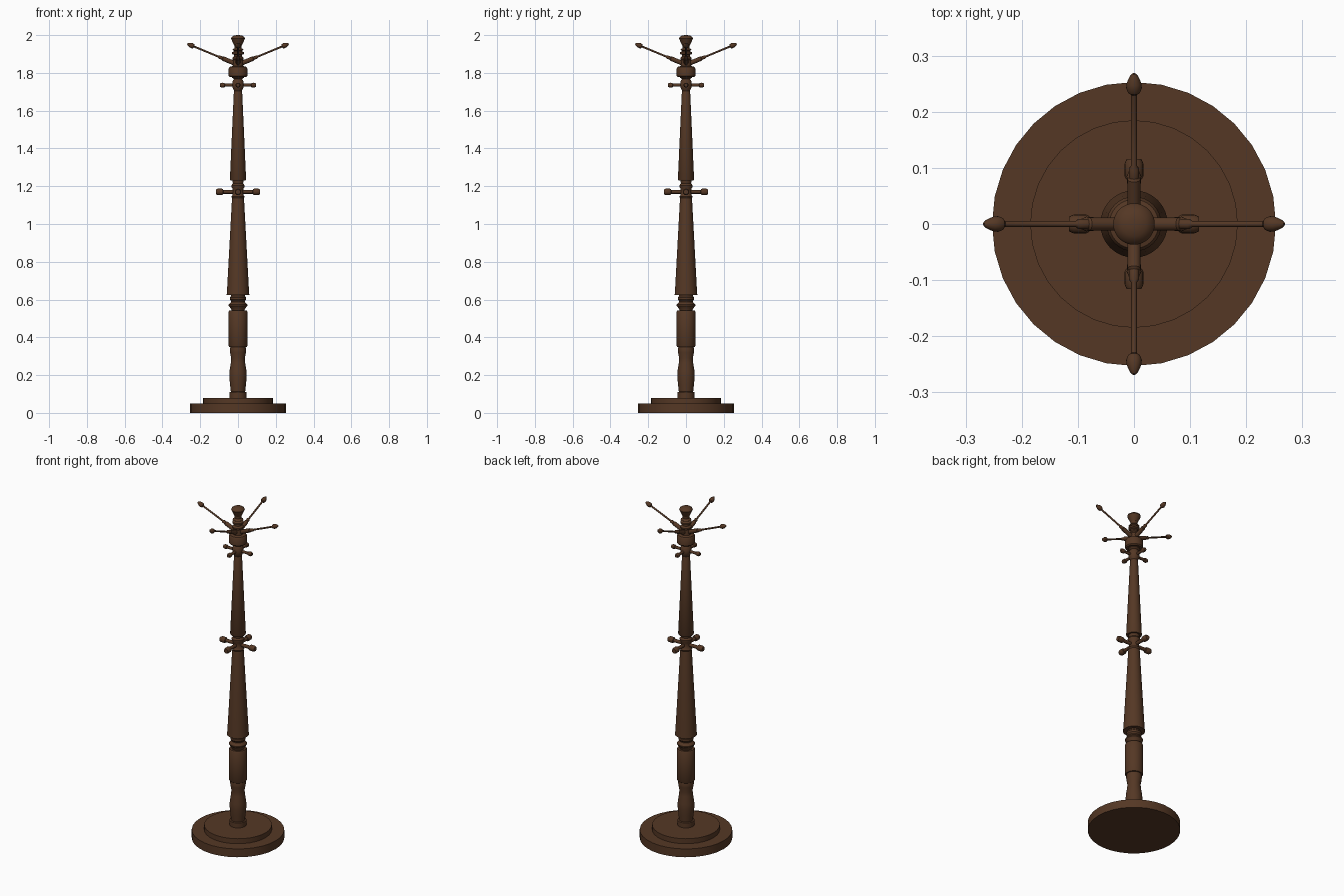
import bpy, math
from mathutils import Vector

wood = bpy.data.materials.new("dark_brown_wood")
wood.diffuse_color = (0.09, 0.039, 0.018, 1)


def lathe(name, profile, sides=32, origin=(0, 0, 0), axis=(0, 0, 1)):
    """Closed turned solid: profile is (radius, distance along axis)."""
    rot = Vector((0, 0, 1)).rotation_difference(Vector(axis))
    verts, faces = [], []
    for r, h in profile:
        for i in range(sides):
            a = 2 * math.pi * i / sides
            p = Vector((r * math.cos(a), r * math.sin(a), h))
            verts.append(rot @ p + Vector(origin))
    for k in range(len(profile) - 1):
        for i in range(sides):
            j = (i + 1) % sides
            faces.append((k * sides + i, k * sides + j,
                          (k + 1) * sides + j, (k + 1) * sides + i))
    n = (len(profile) - 1) * sides
    faces.append(tuple(reversed(range(sides))))
    faces.append(tuple(range(n, n + sides)))
    mesh = bpy.data.meshes.new(name)
    mesh.from_pydata(verts, [], faces)
    mesh.materials.append(wood)
    ob = bpy.data.objects.new(name, mesh)
    bpy.context.collection.objects.link(ob)
    bpy.ops.object.select_all(action='DESELECT')
    ob.select_set(True)
    bpy.context.view_layer.objects.active = ob
    bpy.ops.object.shade_smooth_by_angle(angle=math.radians(35))
    return ob


# Stepped round base
lathe("base", [(0.253, 0), (0.253, 0.05), (0.185, 0.05), (0.185, 0.08), (0.03, 0.08)])

# Turned foot of the post
lathe("lower_vase", [(0.046, 0.08), (0.046, 0.11), (0.038, 0.112), (0.042, 0.15),
                     (0.046, 0.19), (0.045, 0.22), (0.038, 0.265), (0.036, 0.29),
                     (0.042, 0.32), (0.043, 0.335), (0.04, 0.352)])
lathe("lower_block", [(0.047, 0.35), (0.05, 0.355), (0.05, 0.535), (0.046, 0.542)])
lathe("lower_rings", [(0.034, 0.54), (0.036, 0.55), (0.049, 0.567), (0.049, 0.573),
                      (0.036, 0.588), (0.036, 0.592), (0.042, 0.60), (0.042, 0.612),
                      (0.036, 0.618), (0.036, 0.63)])

# Long tapered shafts
lathe("lower_shaft", [(0.06, 0.625), (0.058, 0.65), (0.032, 1.13), (0.03, 1.14)])
lathe("middle_neck", [(0.027, 1.13), (0.035, 1.145), (0.028, 1.155), (0.028, 1.185),
                      (0.035, 1.198), (0.035, 1.205), (0.027, 1.215), (0.031, 1.235)])
lathe("upper_shaft", [(0.040, 1.23), (0.043, 1.235), (0.022, 1.70), (0.02, 1.705)])

# Upper hub, drum and finial
lathe("upper_hub", [(0.018, 1.70), (0.024, 1.712), (0.03, 1.725), (0.031, 1.738),
                    (0.029, 1.755), (0.022, 1.767), (0.032, 1.775), (0.032, 1.785)])
lathe("drum", [(0.044, 1.778), (0.049, 1.784), (0.049, 1.824), (0.044, 1.832),
               (0.028, 1.836), (0.026, 1.87)])
lathe("finial_rings", [(0.02, 1.86), (0.03, 1.872), (0.03, 1.88), (0.02, 1.888),
                       (0.02, 1.895), (0.031, 1.90), (0.031, 1.91), (0.019, 1.916),
                       (0.029, 1.922), (0.018, 1.932), (0.02, 1.95)])
lathe("finial", [(0.02, 1.945), (0.025, 1.955), (0.037, 1.982), (0.034, 1.989),
                 (0.022, 1.997), (0.008, 2.0)])

# Four pegs on two levels and four long hooks on top
for i, label in enumerate(("right", "back", "left", "front")):
    a = math.pi / 2 * i
    d = Vector((math.cos(a), math.sin(a), 0))
    lathe("lower_peg_" + label, [(0.010, 0), (0.010, 0.078), (0.014, 0.08), (0.017, 0.086),
                                 (0.017, 0.107), (0.013, 0.116)], 16, (0, 0, 1.17), d)
    lathe("upper_peg_" + label, [(0.008, 0), (0.008, 0.068), (0.012, 0.072), (0.013, 0.085),
                                 (0.009, 0.094)], 16, (0, 0, 1.735), d)
    # distances run along the sloped rod
    s = Vector((d.x, d.y, 0.415)).normalized()
    lathe("hook_" + label, [(0.012, 0), (0.012, 0.086), (0.009, 0.09), (0.009, 0.107),
                            (0.005, 0.113), (0.005, 0.25), (0.011, 0.254), (0.014, 0.262),
                            (0.013, 0.272), (0.008, 0.284), (0.003, 0.29)],
          16, (0, 0, 1.843), s)
